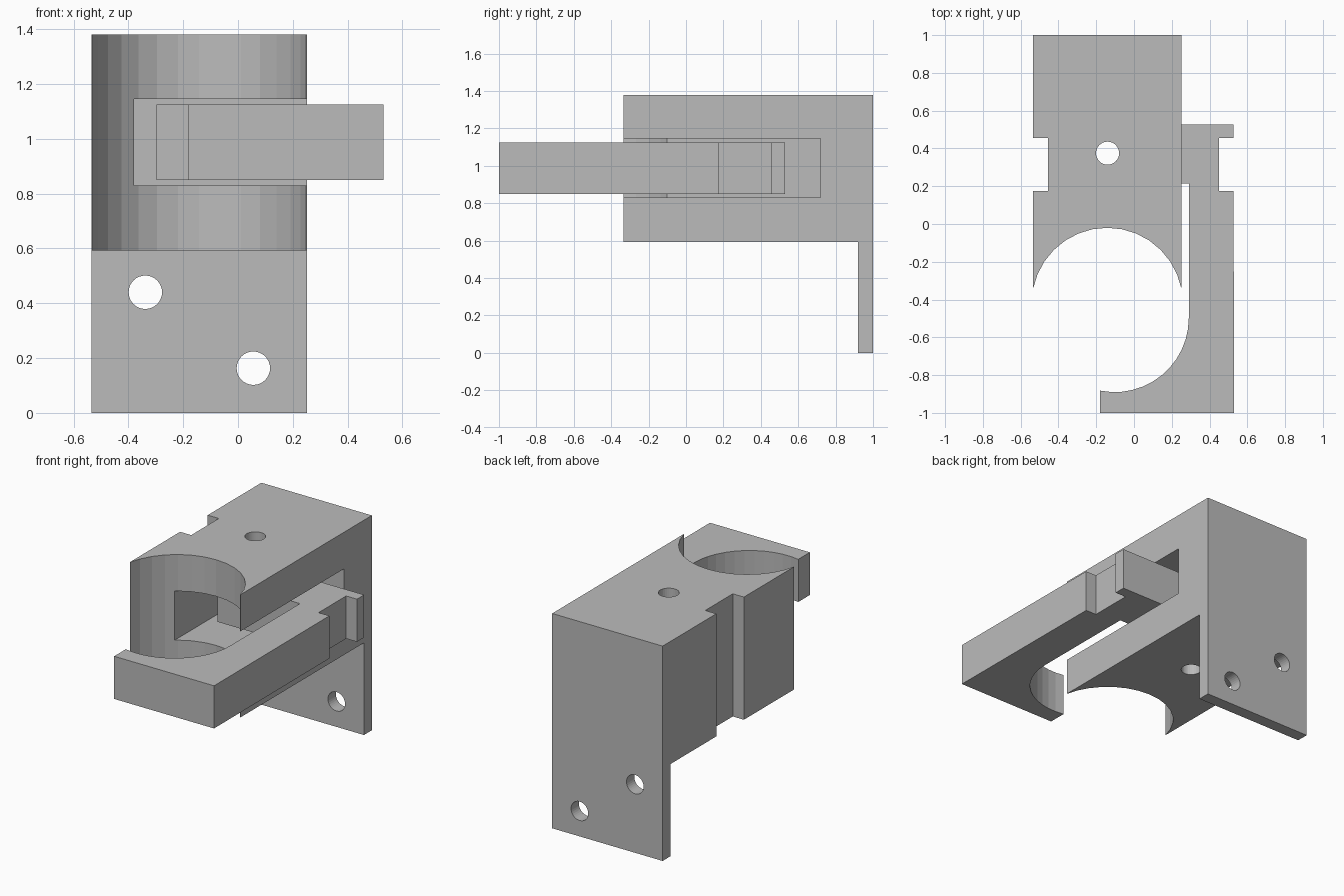
import bpy, bmesh, math
from mathutils import Matrix, Vector

if "Cube" in bpy.data.objects:
    bpy.data.objects.remove(bpy.data.objects["Cube"])

grey = bpy.data.materials.new("light grey")
grey.diffuse_color = (0.5, 0.5, 0.5, 1)
grey.use_nodes = True
grey.node_tree.nodes["Principled BSDF"].inputs["Base Color"].default_value = grey.diffuse_color


def finish(name, bm):
    bmesh.ops.recalc_face_normals(bm, faces=bm.faces)
    me = bpy.data.meshes.new(name)
    bm.to_mesh(me)
    bm.free()
    me.materials.append(grey)
    ob = bpy.data.objects.new(name, me)
    bpy.context.collection.objects.link(ob)
    return ob


def prism(name, points, offset):
    """Extrude a closed 3D outline along the offset vector."""
    bm = bmesh.new()
    face = bm.faces.new([bm.verts.new(p) for p in points])
    ext = bmesh.ops.extrude_face_region(bm, geom=[face], use_keep_orig=True)
    verts = [v for v in ext["geom"] if isinstance(v, bmesh.types.BMVert)]
    bmesh.ops.translate(bm, verts=verts, vec=Vector(offset))
    return finish(name, bm)


def box(name, x0, x1, y0, y1, z0, z1):
    pts = [(x0, y0, z0), (x1, y0, z0), (x1, y1, z0), (x0, y1, z0)]
    return prism(name, pts, (0, 0, z1 - z0))


def cylinder(name, centre, r, depth, axis="Z", segments=32):
    bm = bmesh.new()
    m = Matrix.Translation(centre)
    if axis == "Y":
        m = m @ Matrix.Rotation(math.pi / 2, 4, "X")
    bmesh.ops.create_cone(bm, cap_ends=True, segments=segments, radius1=r,
                          radius2=r, depth=depth, matrix=m)
    return finish(name, bm)


def cut(ob, cutters):
    for c in cutters:
        mod = ob.modifiers.new("cut", "BOOLEAN")
        mod.operation, mod.solver, mod.object = "DIFFERENCE", "EXACT", c
        bpy.context.view_layer.objects.active = ob
        bpy.ops.object.modifier_apply(modifier=mod.name)
        bpy.data.objects.remove(c)


# Mounting bracket: L-shaped side profile pulled across the width
LEFT, RIGHT = -0.534, 0.251
side = [(-0.335, 0.592), (0.92, 0.592), (0.92, 0), (1, 0), (1, 1.38), (-0.335, 1.38)]
bracket = prism("bracket_body", [(LEFT, y, z) for y, z in side], (RIGHT - LEFT, 0, 0))
cut(bracket, [
    cylinder("bore_cutter", (-0.1415, -0.42, 1), 0.40, 2),
    box("slot_cutter", -0.38, 0.5, -0.6, 0.72, 0.83, 1.145),
    box("notch_cutter", -0.7, -0.455, 0.175, 0.455, 0.3, 1.6),
    cylinder("pivot_cutter", (-0.14, 0.375, 1), 0.061, 1.5),
    cylinder("screw_cutter_a", (-0.338, 0.96, 0.44), 0.061, 0.4, "Y"),
    cylinder("screw_cutter_b", (0.056, 0.96, 0.163), 0.061, 0.4, "Y"),
])

# Clamp arm: hinge tongue, notched outside and a curved jaw
outline = [(0.53, -1), (0.527, 0.175), (0.45, 0.175), (0.45, 0.455), (0.527, 0.455),
           (0.527, 0.528), (-0.297, 0.528), (-0.297, 0.215), (0.29, 0.215)]
sweep = math.radians(101.5)
for i in range(13):
    a = -sweep * i / 12
    outline.append((-0.102 + 0.392 * math.cos(a), -0.498 + 0.392 * math.sin(a)))
outline.append((-0.18, -1))
arm = prism("clamp_arm", [(x, y, 0.85) for x, y in outline], (0, 0, 0.274))
cut(arm, [cylinder("arm_pivot_cutter", (-0.14, 0.375, 1), 0.061, 1)])
